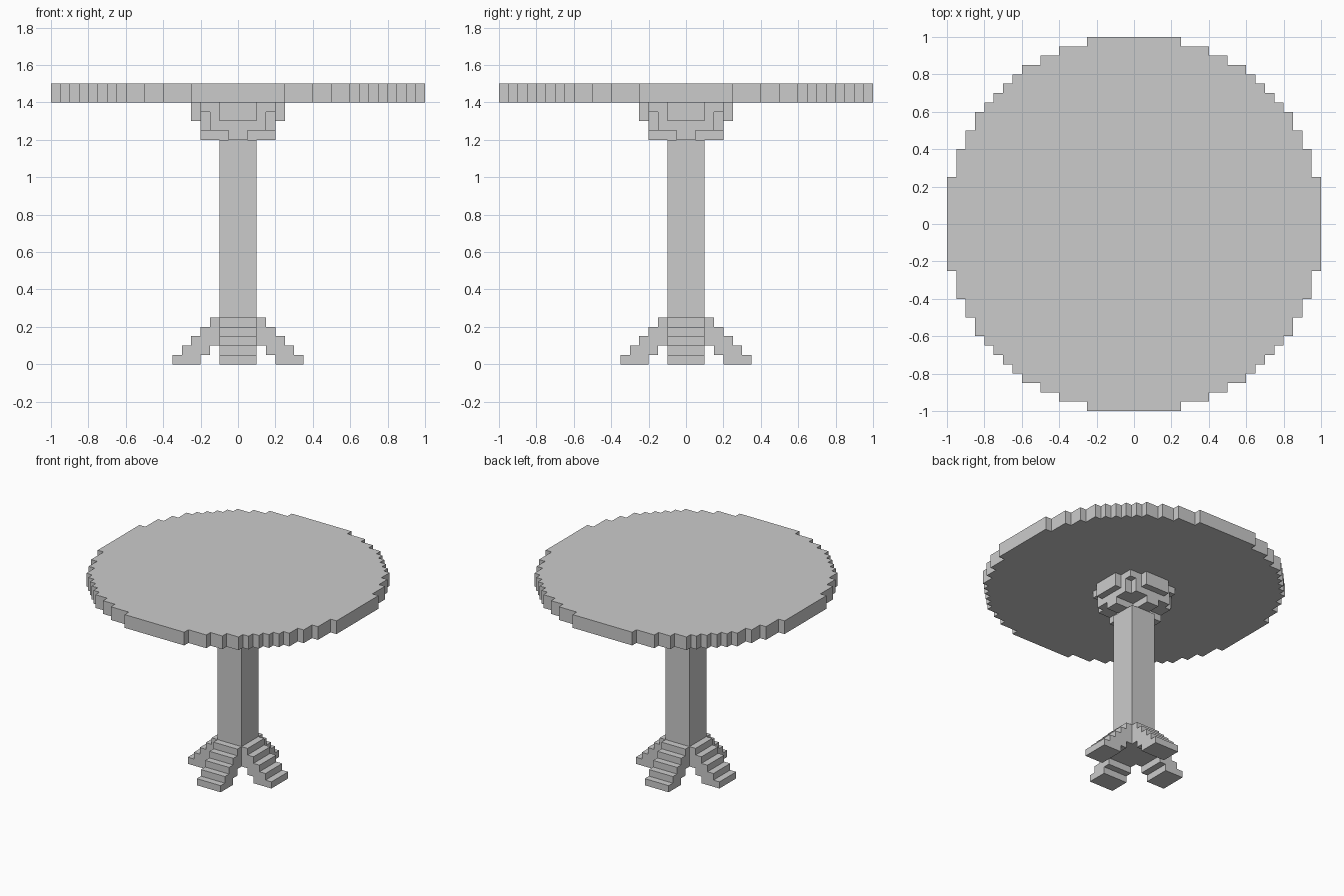
import bpy
import bmesh
from math import pi
from mathutils import Matrix, Vector

STEP = 0.05  # size of one stair block

cube = bpy.data.objects.get("Cube")
if cube:
    bpy.data.objects.remove(cube, do_unlink=True)


def extrude_outline(name, points, offset):
    """Fill a closed outline and extrude it along the offset."""
    bm = bmesh.new()
    face = bm.faces.new([bm.verts.new(p) for p in points])
    moved = bmesh.ops.extrude_face_region(bm, geom=[face])["geom"]
    verts = [g for g in moved if isinstance(g, bmesh.types.BMVert)]
    bmesh.ops.translate(bm, verts=verts, vec=offset)
    bmesh.ops.recalc_face_normals(bm, faces=bm.faces[:])
    mesh = bpy.data.meshes.new(name)
    bm.to_mesh(mesh)
    bm.free()
    obj = bpy.data.objects.new(name, mesh)
    bpy.context.collection.objects.link(obj)
    return obj


def stepped_prism(name, corners, bottom, top):
    """Prism whose stair-stepped quarter outline repeats four times."""
    quarter = []
    for i, (x, y) in enumerate(corners):
        if i:
            quarter.append(Vector((x, corners[i - 1][1], bottom)))
        quarter.append(Vector((x, y, bottom)))
    outline = [Matrix.Rotation(k * pi / 2, 3, "Z") @ p
               for k in range(4) for p in quarter]
    return extrude_outline(name, outline, (0, 0, top - bottom))


# Round top in stair steps, one eighth listed and mirrored on the diagonal
eighth = [(1, 0.25), (0.95, 0.4), (0.9, 0.5), (0.85, 0.6), (0.8, 0.65), (0.75, 0.7)]
rim = eighth + [(y, x) for x, y in reversed(eighth)]
stepped_prism("table_top", rim, 1.4, 1.5)

# Bracket tiers under the top
stepped_prism("bracket_upper", [(0.25, 0.1), (0.2, 0.2), (0.1, 0.25)], 1.35, 1.4)
stepped_prism("bracket_middle",
              [(0.25, 0.1), (0.2, 0.15), (0.15, 0.2), (0.1, 0.25)], 1.3, 1.35)
stepped_prism("bracket_lower", [(0.2, 0.15), (0.15, 0.2)], 1.25, 1.3)
stepped_prism("bracket_cross", [(0.2, 0.05), (0.05, 0.2)], 1.2, 1.25)

# Square column
stepped_prism("column", [(0.1, 0.1)], 0.1, 1.2)

# Stair-stepped feet on all four sides
outer, inner = [], []
for i in range(5):
    x = 0.35 - i * STEP
    outer += [(x, i * STEP), (x, (i + 1) * STEP)]
for i in range(2):
    x = 0.2 - i * STEP
    inner += [(x, i * STEP), (x, (i + 1) * STEP)]
profile = outer + [(0.1, 0.25), (0.1, 0.1)] + inner[::-1]

for k, side in enumerate(("left", "back", "right", "front")):
    foot = extrude_outline(side + "_foot", [(x, -0.1, z) for x, z in profile],
                           (0, 0.2, 0))
    foot.data.transform(Matrix.Rotation(k * pi / 2, 4, "Z"))
